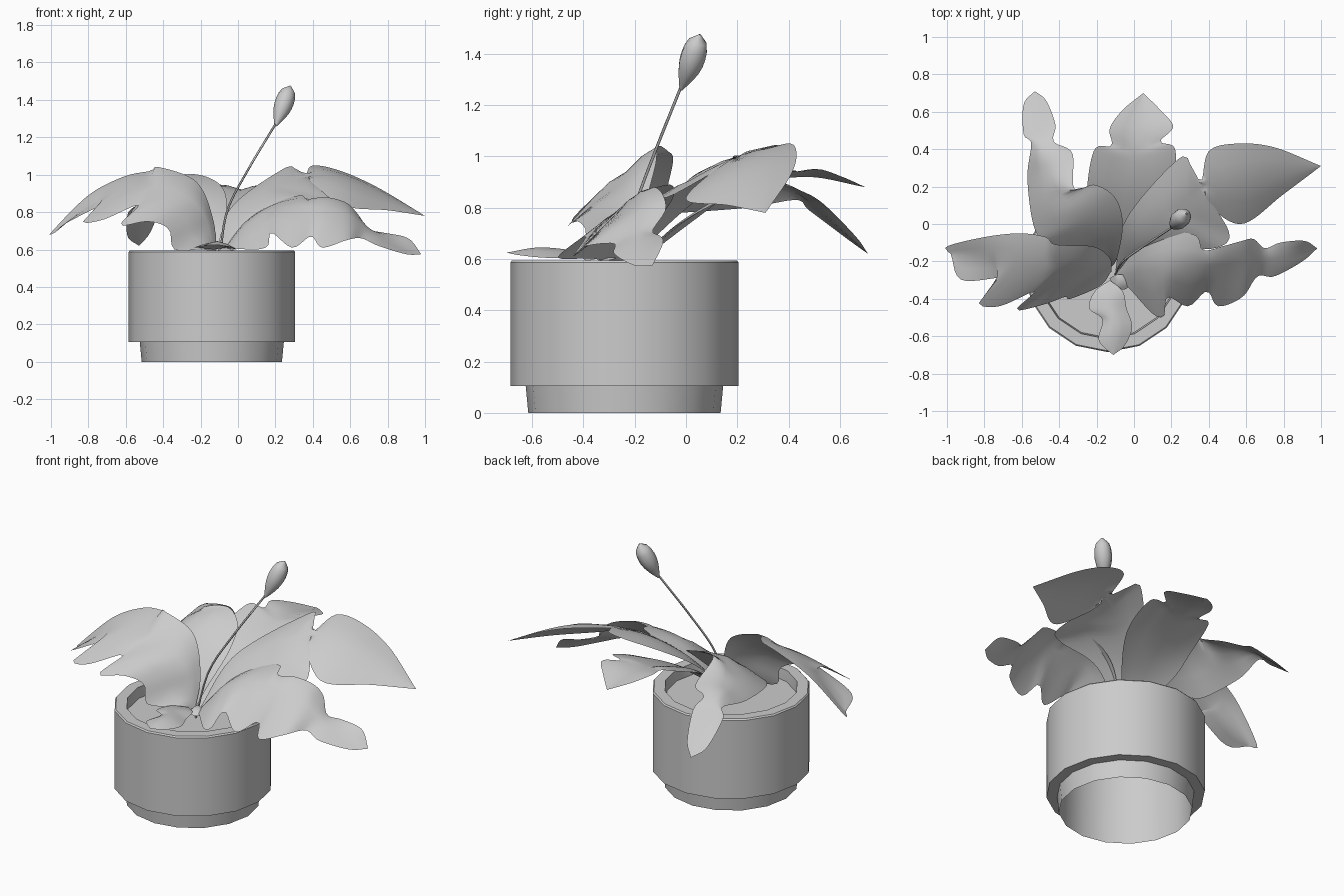
import bpy, bmesh, math
from mathutils import Vector

if "Cube" in bpy.data.objects:
    bpy.data.objects.remove(bpy.data.objects["Cube"])

CX, CY = -0.14, -0.24   # pot axis


def make_object(name, bm, angle=35):
    bmesh.ops.remove_doubles(bm, verts=bm.verts, dist=0.0005)
    me = bpy.data.meshes.new(name)
    bm.to_mesh(me)
    bm.free()
    ob = bpy.data.objects.new(name, me)
    bpy.context.collection.objects.link(ob)
    bpy.ops.object.select_all(action='DESELECT')
    ob.select_set(True)
    bpy.context.view_layer.objects.active = ob
    bpy.ops.object.shade_smooth_by_angle(angle=math.radians(angle))
    return ob


def skin(bm, rows, closed=False):
    """Join equal-length rows of points with quads."""
    vs = [[bm.verts.new(p) for p in r] for r in rows]
    n = len(vs[0])
    for a, b in zip(vs, vs[1:]):
        for i in range(n if closed else n - 1):
            j = (i + 1) % n
            bm.faces.new((a[i], a[j], b[j], b[i]))
    return vs


def smooth_path(pts, count):
    """Catmull-Rom curve through pts, resampled evenly by length."""
    p = [Vector(q) for q in pts]
    p = [2 * p[0] - p[1]] + p + [2 * p[-1] - p[-2]]
    fine = []
    for a, b, c, d in zip(p, p[1:], p[2:], p[3:]):
        for k in range(12):
            t = k / 12
            fine.append(0.5 * (2 * b + (c - a) * t + (2 * a - 5 * b + 4 * c - d) * t * t
                               + (3 * b - a - 3 * c + d) * t ** 3))
    fine.append(p[-2])
    acc = [0.0]
    for a, b in zip(fine, fine[1:]):
        acc.append(acc[-1] + (b - a).length)
    out, k = [], 0
    for i in range(count):
        s = acc[-1] * i / (count - 1)
        while k < len(acc) - 2 and acc[k + 1] < s:
            k += 1
        f = (s - acc[k]) / max(acc[k + 1] - acc[k], 1e-6)
        out.append(fine[k].lerp(fine[k + 1], min(f, 1)))
    return out


def turned(name, profile, sides, cap=False):
    """Revolved (radius, z) profile around the pot axis."""
    bm = bmesh.new()
    rows = [[(CX + r * math.cos(2 * math.pi * i / sides),
              CY + r * math.sin(2 * math.pi * i / sides), z) for i in range(sides)]
            for r, z in profile]
    vs = skin(bm, rows, True)
    if cap:
        bm.faces.new(vs[-1])
    bmesh.ops.remove_doubles(bm, verts=bm.verts, dist=0.0005)
    bmesh.ops.recalc_face_normals(bm, faces=bm.faces)
    return make_object(name, bm)


def leaf(name, mid, left, right, camber=0.012, n=60):
    """Lofted blade: midrib plus two edge curves sharing its ends."""
    m = smooth_path(mid, n)
    l = smooth_path([mid[0]] + left + [mid[-1]], n)
    r = smooth_path([mid[0]] + right + [mid[-1]], n)
    rows = []
    for i in range(n):
        up = Vector((0, 0, camber * math.sin(math.pi * i / (n - 1))))
        rows.append([l[i], l[i].lerp(m[i], 0.5) + up, m[i],
                     m[i].lerp(r[i], 0.5) + up, r[i]])
    bm = bmesh.new()
    skin(bm, rows)
    bmesh.ops.reverse_faces(bm, faces=bm.faces)
    ob = make_object(name, bm, 60)
    if sum(p.normal.z * p.area for p in ob.data.polygons) < 0:   # top side faces up
        ob.data.flip_normals()
    return ob


def tube(name, path, radii, sides):
    """Round section swept along a path with given radii."""
    bm = bmesh.new()
    rows = []
    for i, c in enumerate(path):
        t = (path[min(i + 1, len(path) - 1)] - path[max(i - 1, 0)]).normalized()
        u = t.cross(Vector((0, 1, 0))).normalized()
        w = t.cross(u)
        rows.append([c + radii[i] * (u * math.cos(a) + w * math.sin(a))
                     for a in (2 * math.pi * k / sides for k in range(sides))])
    skin(bm, rows, True)
    bmesh.ops.recalc_face_normals(bm, faces=bm.faces)
    return make_object(name, bm, 60)


# Pot with stepped foot, hollow from below, and a soil disc
turned("pot", [(0.375, 0), (0.385, 0.105), (0.445, 0.105), (0.445, 0.587),
               (0.438, 0.595), (0.375, 0.595), (0.368, 0.53), (0.375, 0)], 16)
turned("soil", [(0.37, 0.525), (0.369, 0.53)], 16, True)

# Big right leaf with separate tip lobe
leaf("leaf_right_back",
     [(-.1, -.25, .56), (.03, -.08, .79), (.2, .08, .94), (.37, .2, .99), (.6, .23, .96), (1, .31, .78)],
     [(-.04, .03, .82), (.24, .35, 1.03), (.31, .30, 1.03), (.36, .23, 1.0), (.40, .39, 1.05),
      (.55, .43, 1.02), (.75, .41, .93)],
     [(.15, -.14, .77), (.43, -.13, .83), (.51, -.05, .85), (.38, .16, .97), (.41, .09, .93),
      (.58, 0, .83), (.8, .16, .81)])

# Lobed front right leaf
leaf("leaf_right_front",
     [(-.1, -.27, .56), (.05, -.25, .73), (.2, -.22, .82), (.4, -.22, .83), (.58, -.2, .79),
      (.72, -.19, .69), (.98, -.13, .575)],
     [(.03, -.12, .74), (.18, -.05, .84), (.33, -.06, .89), (.37, -.14, .87), (.47, -.12, .88), (.58, -.09, .85),
      (.64, -.08, .79), (.70, -.13, .71), (.78, -.1, .69), (.91, -.09, .66)],
     [(-.02, -.35, .6), (.1, -.48, .6), (.16, -.49, .62), (.18, -.39, .69), (.29, -.44, .61), (.39, -.36, .67),
      (.45, -.44, .61), (.58, -.39, .65), (.66, -.28, .66), (.75, -.28, .62), (.9, -.2, .575)])

# Back leaf
leaf("leaf_back",
     [(-.12, -.22, .56), (-.08, 0, .75), (-.03, .25, .88), (.02, .47, .92), (.05, .7, .88)],
     [(-.24, .03, .75), (-.25, .2, .87), (-.21, .4, .95), (-.12, .42, .94), (-.13, .51, .95), (-.06, .61, .92)],
     [(.05, -.05, .72), (.2, .18, .85), (.22, .4, .94), (.14, .44, .94), (.21, .52, .95), (.14, .61, .92)])

# Back left leaf: broad arched blade with a hanging tip
leaf("leaf_back_left",
     [(-.13, -.24, .56), (-.22, -.08, .81), (-.34, .08, .95), (-.45, .27, .9), (-.5, .43, .86), (-.53, .71, .62)],
     [(-.25, -.19, .7), (-.44, -.1, .78), (-.53, -.03, .78), (-.57, .24, .8), (-.55, .43, .83),
      (-.59, .48, .79), (-.59, .64, .67)],
     [(-.09, -.18, .68), (-.06, 0, .85), (-.1, .14, .95), (-.21, .21, 1.0), (-.32, .19, .99),
      (-.33, .38, .89), (-.43, .44, .87), (-.42, .53, .82), (-.47, .66, .69)])

# Big ragged left leaf
leaf("leaf_left",
     [(-.12, -.25, .56), (-.19, -.24, .8), (-.35, -.24, .92), (-.55, -.22, .94), (-.75, -.19, .87), (-.98, -.16, .69)],
     [(-.13, -.18, .75), (-.22, -.12, .96), (-.42, -.11, 1.04), (-.47, -.07, 1.02), (-.61, -.05, .99),
      (-.8, -.07, .89), (-1, -.12, .69)],
     [(-.18, -.33, .6), (-.34, -.4, .6), (-.37, -.39, .71), (-.48, -.43, .75), (-.63, -.46, .73),
      (-.53, -.36, .84), (-.72, -.44, .76), (-.83, -.42, .75), (-.68, -.29, .86), (-.92, -.3, .74)])

# Small curled leaf lying over the front rim
leaf("leaf_front",
     [(-.13, -.3, .6), (-.13, -.42, .63), (-.11, -.57, .645), (-.11, -.7, .625)],
     [(-.06, -.36, .61), (-.04, -.45, .605), (-.01, -.55, .605), (-.05, -.65, .615)],
     [(-.21, -.36, .61), (-.24, -.45, .61), (-.17, -.51, .62), (-.19, -.61, .62), (-.16, -.66, .625)], 0.006)
leaf("leaf_sprout",
     [(-.13, -.29, .57), (-.08, -.31, .61), (-.01, -.32, .59)],
     [(-.09, -.27, .61), (-.04, -.28, .6)],
     [(-.1, -.34, .59), (-.05, -.35, .585)], 0.004, 12)

# Flower stem and bud
stem = smooth_path([(-.1, -.27, .53), (-.06, -.2, .8), (.05, -.12, 1.02), (.2, -.02, 1.27)], 14)
tube("flower_stem", stem, [0.006] * 14, 6)
bud_radii = [.006, .02, .033, .043, .049, .05, .047, .037, .004]
bud = smooth_path([(.2, -.02, 1.26), (.24, .02, 1.365), (.28, .055, 1.475)], len(bud_radii))
tube("flower_bud", bud, bud_radii, 10)
